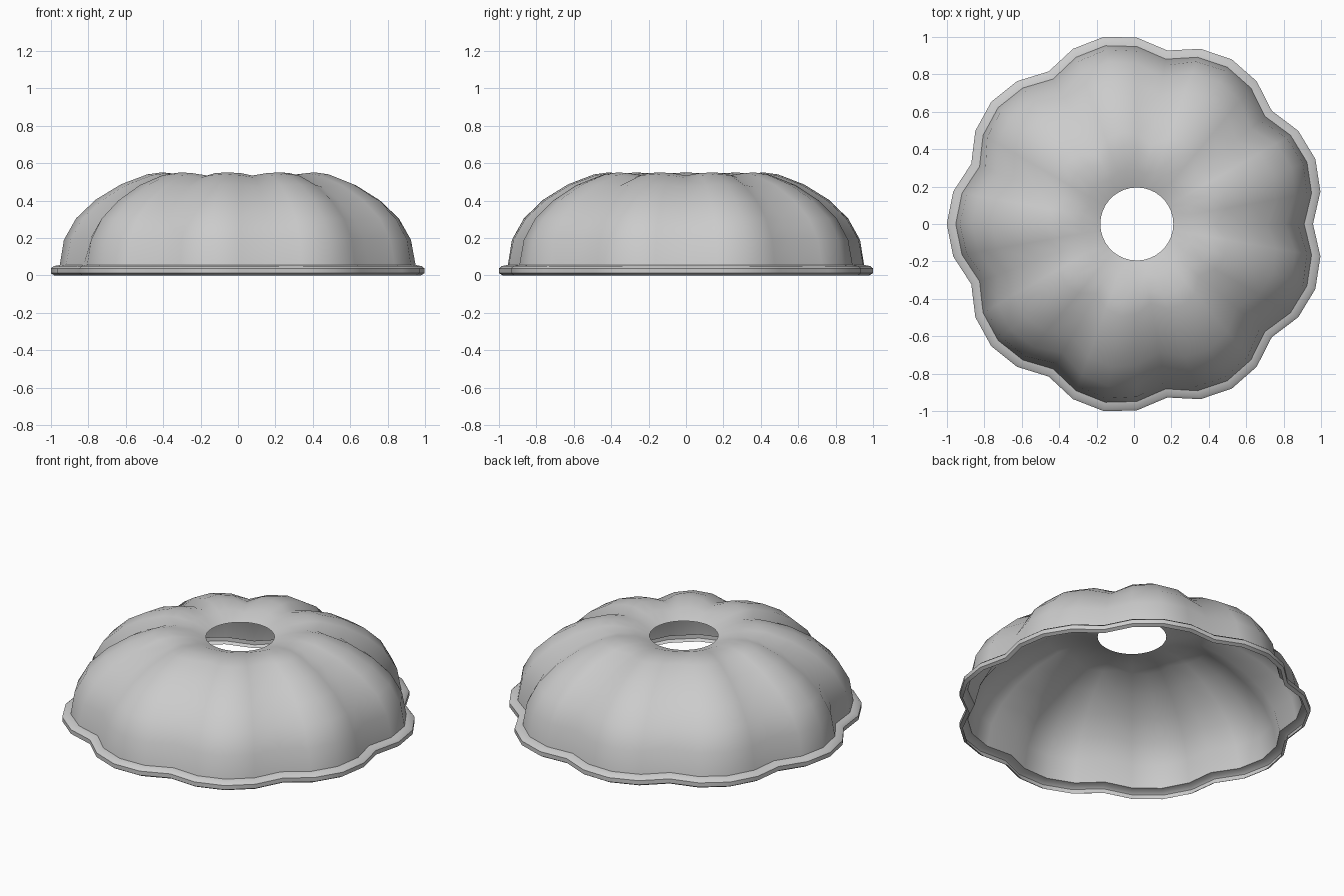
import bpy, bmesh, math

if "Cube" in bpy.data.objects:
    bpy.data.objects.remove(bpy.data.objects["Cube"])

LOBES, STEPS = 9, 4                  # nine lobes, four facets each
WEIGHT = [0.0, 0.74, 1.0, 0.74]      # valley -> crest -> valley
CX = 0.015                           # odd lobe count shifts the centre

# Profiles as (radius, height) along a lobe crest and along a valley
crest = [(.995, 0), (1.015, .012), (1.015, .038), (1.0, .05), (.967, .056),
         (.945, .19), (.88, .305), (.775, .405), (.64, .487), (.50, .54),
         (.42, .551), (.30, .538), (.195, .50)]
valley = [(.922, 0), (.941, .012), (.941, .038), (.927, .05), (.894, .056),
          (.86, .19), (.795, .30), (.695, .39), (.57, .472), (.43, .523),
          (.36, .534), (.27, .526), (.195, .50)]


def lobed_shell(name):
    bm = bmesh.new()
    n = LOBES * STEPS
    rings = []
    for (rc, zc), (rv, zv) in zip(crest, valley):
        ring = []
        for i in range(n):
            w, a = WEIGHT[i % STEPS], math.tau * i / n
            r, z = rv + (rc - rv) * w, zv + (zc - zv) * w
            ring.append(bm.verts.new((CX + r * math.cos(a), r * math.sin(a), z)))
        rings.append(ring)
    for lo, hi in zip(rings, rings[1:]):
        for i in range(n):
            j = (i + 1) % n
            bm.faces.new((lo[i], lo[j], hi[j], hi[i]))
    me = bpy.data.meshes.new(name)
    bm.to_mesh(me)
    bm.free()
    ob = bpy.data.objects.new(name, me)
    bpy.context.collection.objects.link(ob)
    return ob


# Open fluted dome with a rolled rim and a round centre hole
dome = lobed_shell("fluted_dome")
bpy.context.view_layer.objects.active = dome
dome.select_set(True)
bpy.ops.object.shade_smooth_by_angle(angle=math.radians(32))
